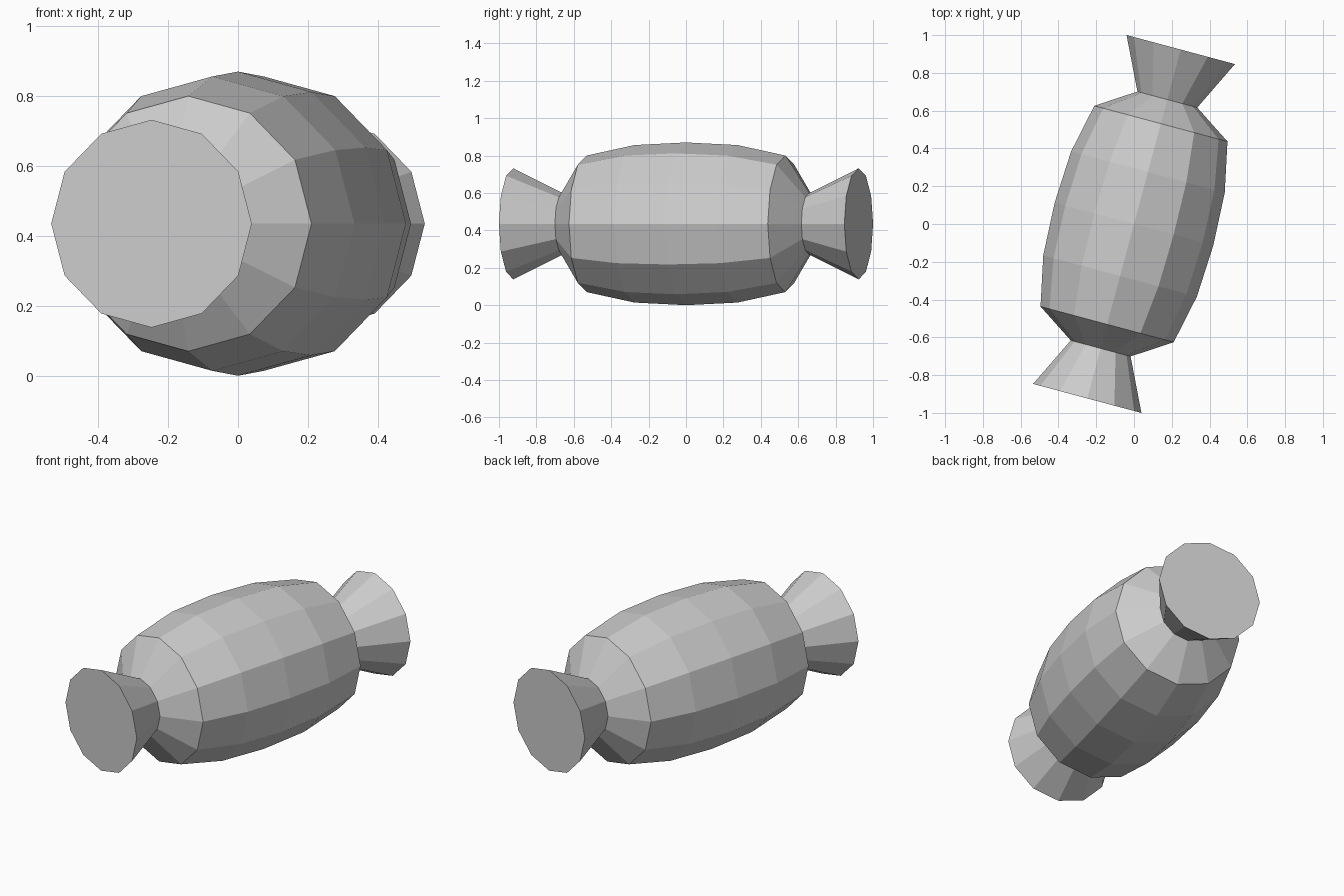
import bpy, bmesh, math
from mathutils import Matrix

if "Cube" in bpy.data.objects:
    bpy.data.objects.remove(bpy.data.objects["Cube"])

SIDES = 12
R = 0.435
PLACE = Matrix.Translation((0, 0, R)) @ Matrix.Rotation(math.radians(-15), 4, 'Z')


def lathe(name, profile, cap_end=False):
    """Revolve (position along axis, radius) pairs around the y axis."""
    bm = bmesh.new()
    rings = []
    for t, r in profile:
        angles = [2 * math.pi * i / SIDES for i in range(SIDES)]
        rings.append([bm.verts.new((r * math.cos(a), t, r * math.sin(a))) for a in angles])
    for a, b in zip(rings, rings[1:]):
        for i in range(SIDES):
            j = (i + 1) % SIDES
            bm.faces.new((a[i], b[i], b[j], a[j]))
    if cap_end:
        bm.faces.new(rings[-1])
    bmesh.ops.recalc_face_normals(bm, faces=bm.faces)
    # make sure the side walls face outward
    f = bm.faces[:][0]
    c = f.calc_center_median()
    if f.normal.x * c.x + f.normal.z * c.z < 0:
        bmesh.ops.reverse_faces(bm, faces=bm.faces)
    mesh = bpy.data.meshes.new(name)
    bm.to_mesh(mesh)
    bm.free()
    mesh.transform(PLACE)
    obj = bpy.data.objects.new(name, mesh)
    bpy.context.collection.objects.link(obj)
    return obj


# Barrel-shaped sweet with tapered shoulders down to the pinched necks
half = [(0.285, 0.421), (0.55, 0.365), (0.682, 0.164)]
lathe("candy_body", [(-t, r) for t, r in reversed(half)] + [(0, R)] + half)

# Flared wrapper end on each side, closed by a flat disc
for name, s in (("wrapper_end_front", -1), ("wrapper_end_back", 1)):
    lathe(name, [(s * 0.682, 0.164), (s * 0.956, 0.297)], cap_end=True)
